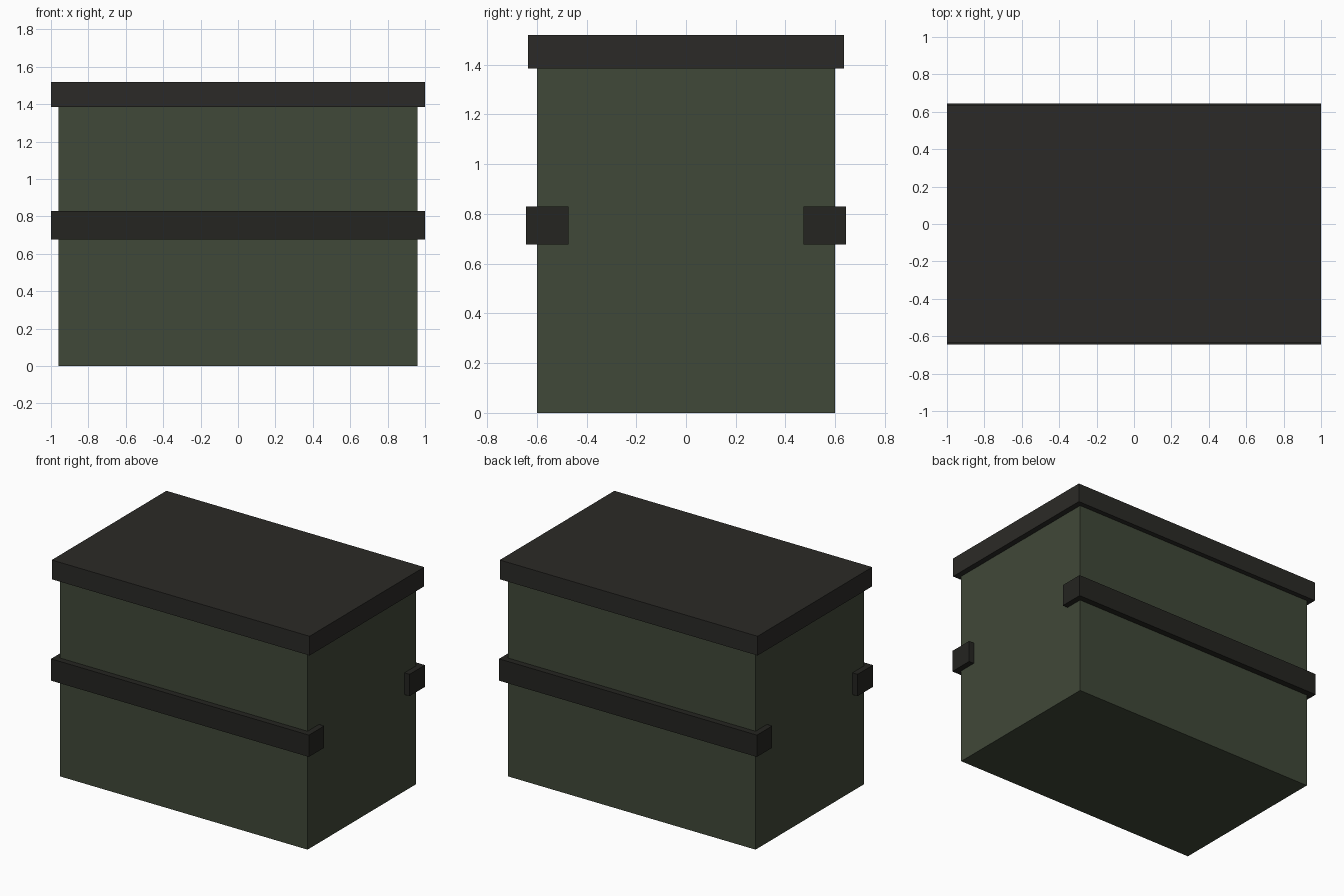
import bpy

if "Cube" in bpy.data.objects:
    bpy.data.objects.remove(bpy.data.objects["Cube"])


def material(name, rgb):
    m = bpy.data.materials.new(name)
    m.diffuse_color = (*rgb, 1)
    m.use_nodes = True
    m.node_tree.nodes["Principled BSDF"].inputs["Base Color"].default_value = m.diffuse_color
    return m


def box(name, lo, hi, mat):
    centre = [(a + b) / 2 for a, b in zip(lo, hi)]
    bpy.ops.mesh.primitive_cube_add(size=1, location=centre)
    ob = bpy.context.object
    ob.name = name
    ob.scale = [b - a for a, b in zip(lo, hi)]
    bpy.ops.object.transform_apply(location=False, rotation=False, scale=True)
    ob.data.materials.append(mat)
    return ob


green = material("olive_green", (0.051, 0.065, 0.040))
dark = material("dark_lid", (0.024, 0.023, 0.020))
black = material("dark_band", (0.018, 0.018, 0.015))

# Main container
box("body", (-0.96, -0.6, 0), (0.96, 0.6, 1.39), green)

# Overhanging lid
box("lid", (-1, -0.635, 1.385), (1, 0.635, 1.52), dark)

# Rails wrapping the front and back corners
for side, name in ((-1, "front_rail"), (1, "back_rail")):
    y0, y1 = sorted((side * 0.473, side * 0.643))
    box(name, (-1, y0, 0.677), (1, y1, 0.83), black)
